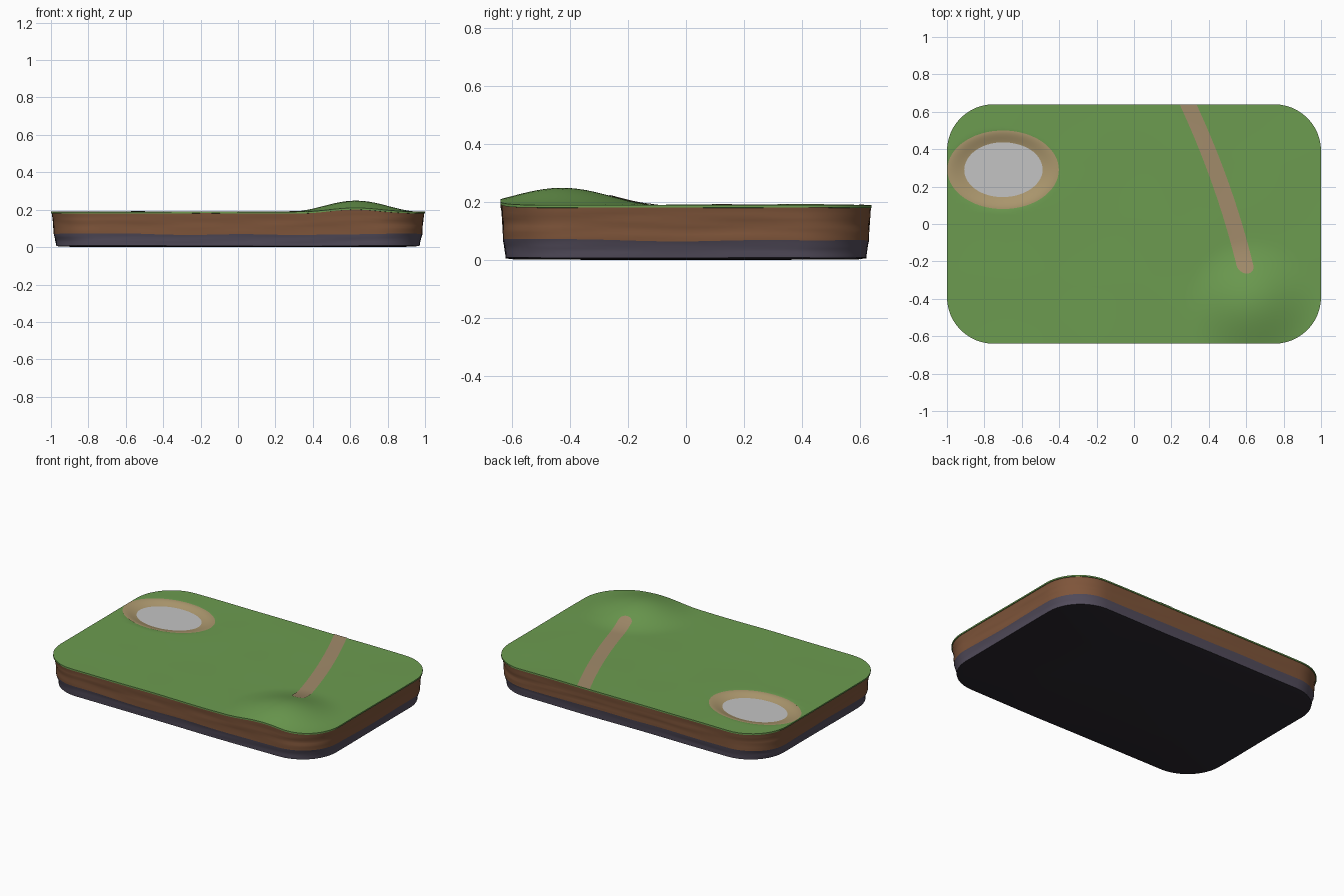
import bpy
import bmesh
import math
from mathutils import Vector, noise

if "Cube" in bpy.data.objects:
    bpy.data.objects.remove(bpy.data.objects["Cube"])

HALF_X, HALF_Y, CORNER = 1.0, 0.64, 0.25
GROUND = 0.189
HILL, HILL_R, HILL_H = Vector((0.63, -0.43)), 0.35, 0.06
POND, POND_RX, POND_RY = Vector((-0.7, 0.29)), 0.298, 0.21
WATER = 0.71          # waterline as a share of the bank's outer size


def material(name, r, g, b):
    mat = bpy.data.materials.new(name)
    mat.use_nodes = True
    colour = (r, g, b, 1)
    mat.diffuse_color = colour
    bsdf = mat.node_tree.nodes["Principled BSDF"]
    bsdf.inputs["Base Color"].default_value = colour
    bsdf.inputs["Roughness"].default_value = 0.9
    return mat


grass = material("grass green", 0.15, 0.33, 0.08)
soil = material("soil brown", 0.21, 0.09, 0.042)
rock = material("rock grey", 0.085, 0.072, 0.105)
base = material("dark base", 0.024, 0.02, 0.028)
sand = material("sand", 0.41, 0.31, 0.155)
dirt = material("path dirt", 0.36, 0.26, 0.145)
water = material("pale water", 0.55, 0.55, 0.55)


def smooth(t):
    t = min(max(t, 0), 1)
    return t * t * (3 - 2 * t)


def ground(x, y, depth=0.021):
    """Height of the land: gentle bumps, one hill and the pond bowl."""
    z = GROUND + 0.002 * noise.noise((x * 3, y * 3, 0))
    r = (Vector((x, y)) - HILL).length / HILL_R
    if r < 1:
        z += HILL_H * 0.5 * (1 + math.cos(math.pi * r))
    d = math.hypot((x - POND.x) / POND_RX, (y - POND.y) / POND_RY)
    return z - depth * (1 - smooth((d - 0.6) / 0.4))


def seam(x, y):
    """Wavy border between soil and rock."""
    return 0.067 + 0.009 * noise.noise((x * 2.5, y * 2.5, 5))


def outline():
    """Rounded rectangle, counter-clockwise, with divided straight sides."""
    corners = []
    for k, (sx, sy) in enumerate([(1, 1), (-1, 1), (-1, -1), (1, -1)]):
        centre = Vector((sx * (HALF_X - CORNER), sy * (HALF_Y - CORNER)))
        for i in range(13):
            a = (k + i / 12) * math.pi / 2
            corners.append(centre + CORNER * Vector((math.cos(a), math.sin(a))))
    points = []
    for i, p in enumerate(corners):
        q = corners[(i + 1) % len(corners)]
        steps = max(1, round((q - p).length / 0.045))
        points += [p.lerp(q, j / steps) for j in range(steps)]
    return points


RIM = outline()


def loft(name, rows, mat, closed=True, cap_top=False, cap_bottom=False):
    """Skin rows of points, listed from the top centre outwards and down."""
    bm = bmesh.new()
    rows = [[bm.verts.new(p) for p in row] for row in rows]
    n = len(rows[0])
    for a, b in zip(rows, rows[1:]):
        for i in range(n if closed else n - 1):
            j = (i + 1) % n
            bm.faces.new((a[i], b[i], b[j], a[j]))
    if cap_top:
        bm.faces.new(rows[0])
    if cap_bottom:
        bm.faces.new(rows[-1][::-1])
    mesh = bpy.data.meshes.new(name)
    bm.to_mesh(mesh)
    bm.free()
    mesh.materials.append(mat)
    obj = bpy.data.objects.new(name, mesh)
    bpy.context.collection.objects.link(obj)
    bpy.ops.object.select_all(action="DESELECT")
    obj.select_set(True)
    bpy.context.view_layer.objects.active = obj
    bpy.ops.object.shade_smooth_by_angle(angle=math.radians(40))
    return obj


def rim_row(scale, height):
    return [(p.x * scale, p.y * scale, height(p.x * scale, p.y * scale)) for p in RIM]


def land(x, y):
    return ground(x, y, 0.034)


# Grass sheet with a thin overhanging lip
rows = [rim_row(max(i / 44, 0.004), land) for i in range(45)]
rows.append([(x, y, z - 0.009) for x, y, z in rows[-1]])
rows.append([(x * 0.985, y * 0.985, z - 0.001) for x, y, z in rows[-1]])
loft("grass_top", rows, grass, cap_top=True)


def wall(name, mat, top, bottom, scale_top, scale_bottom, steps, rough):
    """Weathered band of the slab's side."""
    band = []
    for k in range(steps + 1):
        t = k / steps
        s = scale_top + (scale_bottom - scale_top) * t
        row = []
        for p in RIM:
            z = top(p.x, p.y) * (1 - t) + bottom(p.x, p.y) * t
            f = s - rough * math.sin(math.pi * t) * (
                0.5 + noise.noise((p.x * 3, p.y * 3, z * 45)))
            row.append((p.x * f, p.y * f, z))
        band.append(row)
    loft(name, band, mat)


def foot(x, y):
    return 0.007 + 0.003 * noise.noise((x * 2, y * 2, 9))


# Earth layers under the grass
wall("soil_layer", soil, lambda x, y: ground(x, y, 0) - 0.006, seam,
     0.996, 0.985, 10, 0.005)
wall("rock_layer", rock, seam, foot, 0.985, 0.971, 6, 0.004)

# Underside, slightly dished down to the ground plane
loft("underside", [rim_row(0.971, foot), rim_row(0.93, lambda x, y: 0.002),
                   rim_row(0.5, lambda x, y: 0), rim_row(0.01, lambda x, y: 0)],
     base, cap_bottom=True)


def ellipse(share, height):
    row = []
    for i in range(96):
        a = math.tau * i / 96
        x = POND.x + POND_RX * share * math.cos(a)
        y = POND.y + POND_RY * share * math.sin(a)
        row.append((x, y, height(x, y)))
    return row


# Sandy bank sloping into the pond
loft("pond_bank", [ellipse(0.64 + 0.36 * i / 14,
                           lambda x, y: ground(x, y) + 0.002) for i in range(15)], sand)

# Pond water
loft("pond_water", [ellipse(0.02, lambda x, y: 0.1735),
                    ellipse(WATER, lambda x, y: 0.1735)], water, cap_top=True)

# Footpath from the back edge to the hill, with a rounded end
START, END, HALF_W = 0.639, -0.265, 0.045
rows = []
for i in range(81):
    y = START + (END - START) * math.sin(i / 80 * math.pi / 2)
    middle = 0.533 - 0.3 * y - 0.127 * y * y
    short = max(0, 1 - (y - END) / HALF_W)
    half = max(HALF_W * math.sqrt(1 - short * short), 0.001)
    xs = [middle + half * (j / 3 - 1) for j in range(7)]
    rows.append([(x, y, ground(x, y) + 0.003) for x in xs])
loft("footpath", rows, dirt, closed=False)
